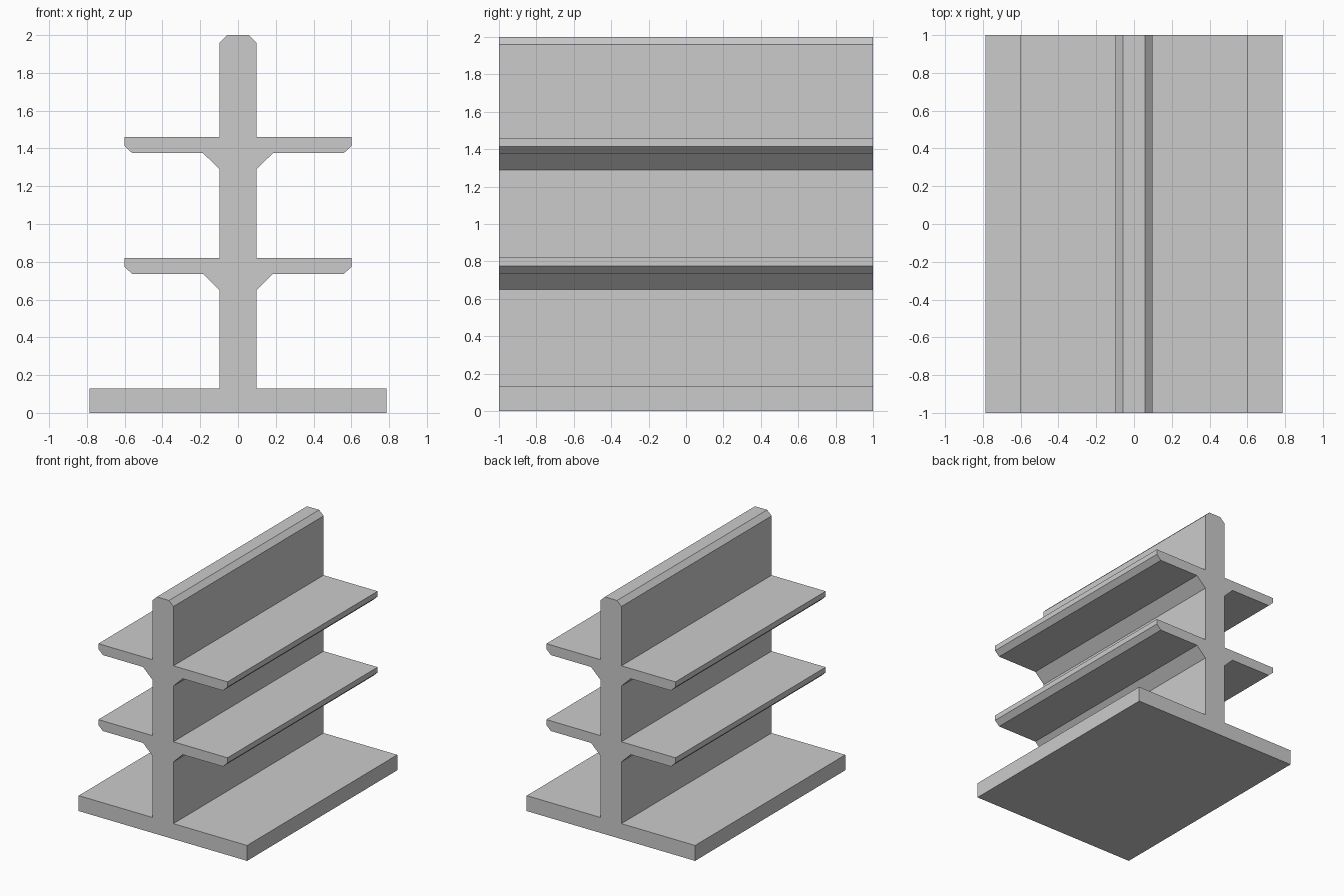
import bpy, bmesh

if "Cube" in bpy.data.objects:
    bpy.data.objects.remove(bpy.data.objects["Cube"])

DEPTH = 2.0
POST = 0.098      # half width of the upright


def shelf(top):
    """Right-hand outline of one shelf with its brace, bottom to top."""
    return [(POST, top - 0.17), (0.185, top - 0.085), (0.56, top - 0.085),
            (0.602, top - 0.045), (0.602, top), (POST, top)]


def extrude_profile(name, half):
    """Mirror a right-hand outline across x = 0 and extrude it along y."""
    outline = half + [(-x, z) for x, z in reversed(half)]
    bm = bmesh.new()
    face = bm.faces.new([bm.verts.new((x, -DEPTH / 2, z)) for x, z in outline])
    ext = bmesh.ops.extrude_face_region(bm, geom=[face], use_keep_orig=True)
    verts = [g for g in ext["geom"] if isinstance(g, bmesh.types.BMVert)]
    bmesh.ops.translate(bm, verts=verts, vec=(0, DEPTH, 0))
    bmesh.ops.recalc_face_normals(bm, faces=bm.faces)
    mesh = bpy.data.meshes.new(name)
    bm.to_mesh(mesh)
    bm.free()
    obj = bpy.data.objects.new(name, mesh)
    bpy.context.collection.objects.link(obj)
    return obj


# Base slab, upright, two braced shelves per side and chamfered top
base = [(0.785, 0), (0.785, 0.13), (POST, 0.13)]
top = [(POST, 1.96), (0.057, 2.0)]
extrude_profile("double_sided_shelf", base + shelf(0.82) + shelf(1.46) + top)
